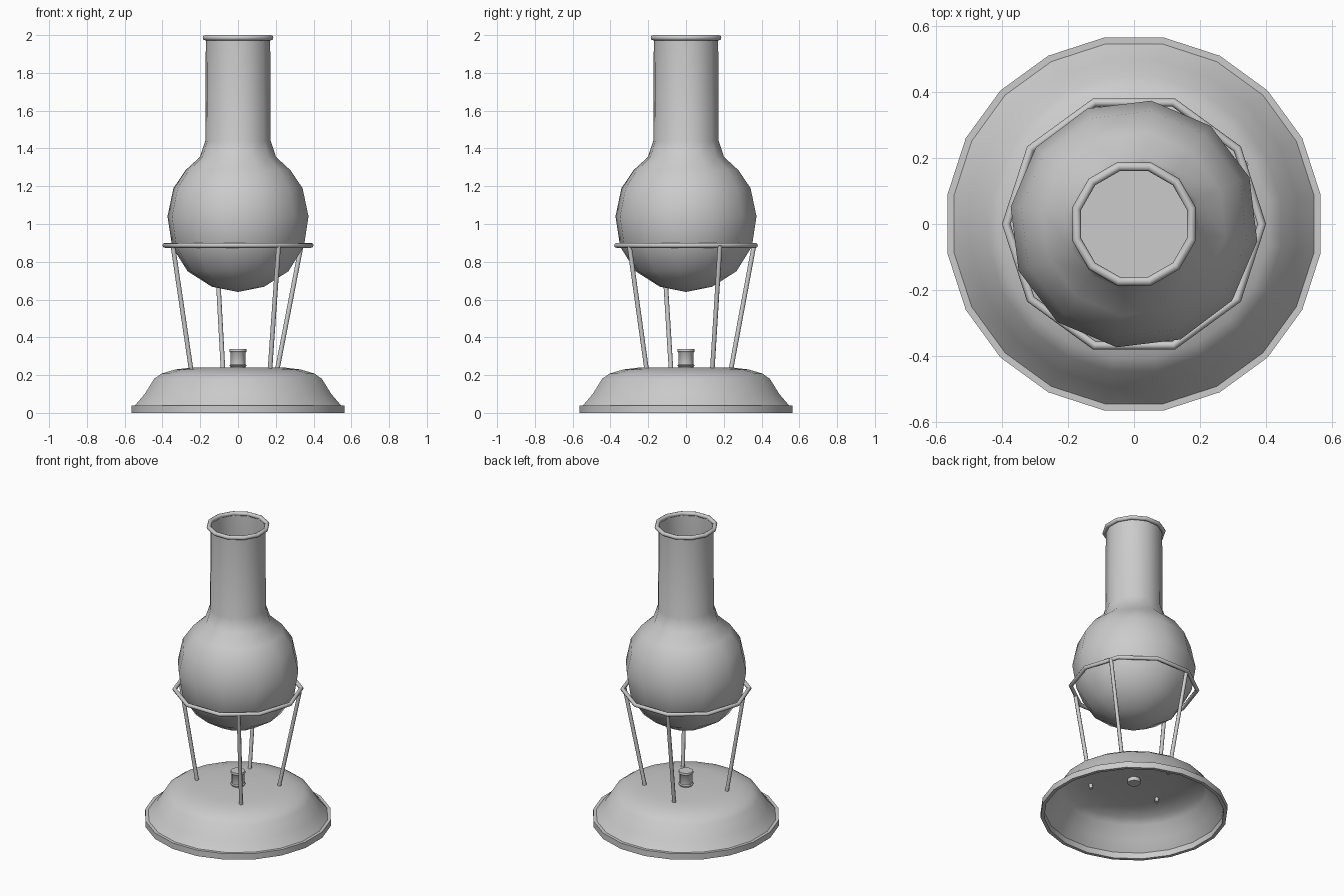
import bpy, bmesh, math
from mathutils import Vector

if "Cube" in bpy.data.objects:
    bpy.data.objects.remove(bpy.data.objects["Cube"])


def finish(name, bm, angle=40):
    bmesh.ops.recalc_face_normals(bm, faces=bm.faces)
    mesh = bpy.data.meshes.new(name)
    bm.to_mesh(mesh)
    bm.free()
    obj = bpy.data.objects.new(name, mesh)
    bpy.context.collection.objects.link(obj)
    bpy.ops.object.select_all(action='DESELECT')
    obj.select_set(True)
    bpy.context.view_layer.objects.active = obj
    bpy.ops.object.shade_smooth_by_angle(angle=math.radians(angle))
    return obj


def lathe(name, profile, sides, offset=0, closed=False, angle=40):
    """Revolve (radius, z) points; radius 0 collapses to a pole."""
    bm = bmesh.new()
    rings = []
    for r, z in profile:
        if r == 0:
            rings.append([bm.verts.new((0, 0, z))] * sides)
        else:
            a = [math.radians(offset) + math.tau * i / sides for i in range(sides)]
            rings.append([bm.verts.new((r * math.cos(t), r * math.sin(t), z)) for t in a])
    pairs = list(zip(rings, rings[1:]))
    if closed:
        pairs.append((rings[-1], rings[0]))
    for lo, hi in pairs:
        for i in range(sides):
            j = (i + 1) % sides
            bm.faces.new(list(dict.fromkeys((lo[i], lo[j], hi[j], hi[i]))))
    return finish(name, bm, angle)


def torus(name, radius, minor, z, sides, offset=0):
    section = [(radius + minor * math.cos(math.tau * k / 8),
                z + minor * math.sin(math.tau * k / 8)) for k in range(8)]
    return lathe(name, section, sides, offset, closed=True, angle=60)


def rod(name, a, b, radius, sides=8):
    a, b = Vector(a), Vector(b)
    bm = bmesh.new()
    bmesh.ops.create_cone(bm, cap_ends=True, segments=sides, radius1=radius,
                          radius2=radius, depth=(b - a).length)
    bmesh.ops.rotate(bm, verts=bm.verts,
                     matrix=Vector((0, 0, 1)).rotation_difference(b - a).to_matrix())
    bmesh.ops.translate(bm, verts=bm.verts, vec=(a + b) / 2)
    return finish(name, bm, 50)


# Hollow burner base with a stepped foot rim
lathe("burner_base", [(0.55, 0.04), (0.55, 0.0), (0.572, 0.0), (0.572, 0.04),
                      (0.552, 0.04), (0.50, 0.10), (0.45, 0.18), (0.41, 0.208),
                      (0.335, 0.23), (0.25, 0.24), (0, 0.24)], 20, 9)

# Wick holder through the base top
lathe("wick_holder", [(0, 0.215), (0.04, 0.215), (0.04, 0.245), (0.046, 0.25),
                      (0.04, 0.256), (0.04, 0.318), (0.046, 0.325),
                      (0.044, 0.337), (0, 0.337)], 12)

# Stand: ring and four splayed legs
torus("stand_ring", 0.387, 0.013, 0.887, 10)
legs = [((-0.25, -0.08), (-0.345, -0.12)), ((0.17, -0.21), (0.215, -0.30)),
        ((0.21, 0.14), (0.335, 0.18)), ((-0.08, 0.24), (-0.115, 0.36))]
for n, (foot, top) in enumerate(legs, 1):
    p, q = Vector((*foot, 0.24)), Vector((*top, 0.887))
    rod(f"stand_leg_{n}", p + (p - q) * 0.05, q, 0.012)

# Round flask with open neck, rolled lip and liquid inside
lathe("flask", [(0, 0.64), (0.14, 0.668), (0.27, 0.75), (0.352, 0.88),
                (0.377, 1.04), (0.345, 1.19), (0.28, 1.285), (0.203, 1.355),
                (0.175, 1.44), (0.172, 1.99)], 12, 22, angle=60)
torus("flask_lip", 0.18, 0.014, 1.986, 12, 15)
lathe("liquid_surface", [(0.365, 1.03), (0, 1.03)], 12, 22)
